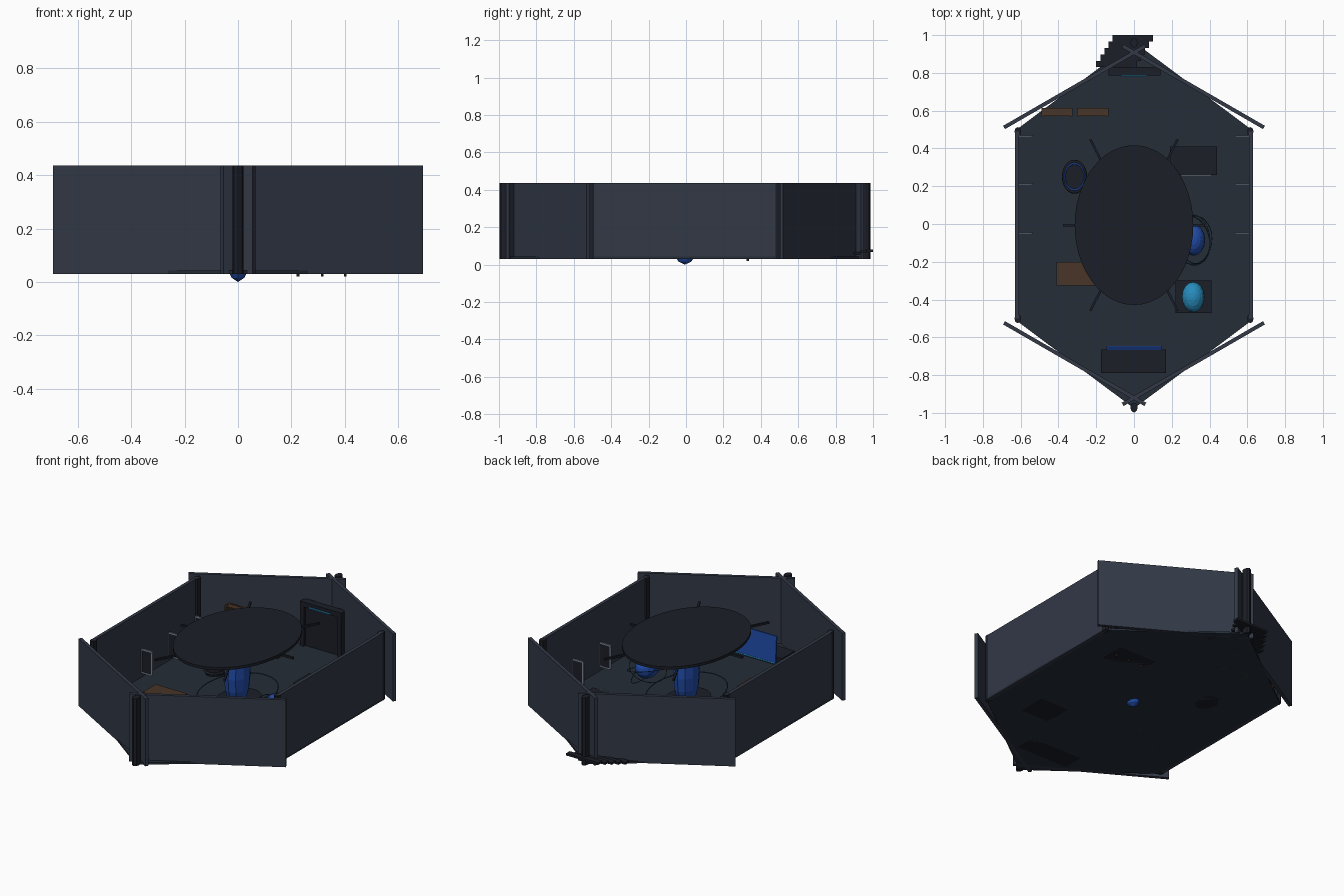
import bpy, bmesh, math
from mathutils import Matrix, Vector

if "Cube" in bpy.data.objects:
    bpy.data.objects.remove(bpy.data.objects["Cube"])

FLOOR = 0.03
TOP = 0.437
STRETCH = 1.34          # round parts are longer along y than along x
YC = -0.006


def mat(name, rgb):
    m = bpy.data.materials.new(name)
    m.diffuse_color = (*rgb, 1)
    m.use_nodes = True
    m.node_tree.nodes["Principled BSDF"].inputs["Base Color"].default_value = m.diffuse_color
    return m


WALL = mat("wall_slate", (0.032, 0.040, 0.062))
DECK = mat("deck_dark", (0.018, 0.026, 0.038))
DARK = mat("near_black", (0.011, 0.013, 0.020))
BLUE = mat("deep_blue", (0.015, 0.07, 0.38))
CYAN = mat("cyan", (0.02, 0.26, 0.50))
WOOD = mat("brown_wood", (0.065, 0.035, 0.020))
PALE = mat("pale_grey", (0.20, 0.24, 0.30))
WIRE = mat("teal_wire", (0.015, 0.05, 0.08))


def finish(name, bm, m, smooth=False):
    me = bpy.data.meshes.new(name)
    bmesh.ops.recalc_face_normals(bm, faces=bm.faces)
    for f in bm.faces:
        f.smooth = smooth
    bm.to_mesh(me)
    bm.free()
    me.materials.append(m)
    ob = bpy.data.objects.new(name, me)
    bpy.context.collection.objects.link(ob)
    return ob


def box(name, x0, x1, y0, y1, z0, z1, m, rot=None):
    bm = bmesh.new()
    bmesh.ops.create_cube(bm, size=1)
    bmesh.ops.scale(bm, vec=(x1 - x0, y1 - y0, z1 - z0), verts=bm.verts)
    if rot:
        bmesh.ops.rotate(bm, matrix=rot, verts=bm.verts)
    bmesh.ops.translate(bm, vec=((x0 + x1) / 2, (y0 + y1) / 2, (z0 + z1) / 2), verts=bm.verts)
    return finish(name, bm, m)


def drum(name, x, y, z0, z1, rx, m, segs=32, ry=None):
    bm = bmesh.new()
    bmesh.ops.create_cone(bm, cap_ends=True, segments=segs, radius1=1, radius2=1, depth=1)
    bmesh.ops.scale(bm, vec=(rx, ry or rx * STRETCH, z1 - z0), verts=bm.verts)
    bmesh.ops.translate(bm, vec=(x, y, (z0 + z1) / 2), verts=bm.verts)
    return finish(name, bm, m)


def ball(name, x, y, z, rx, rz, m, u=16, v=10):
    bm = bmesh.new()
    bmesh.ops.create_uvsphere(bm, u_segments=u, v_segments=v, radius=1)
    bmesh.ops.scale(bm, vec=(rx, rx * STRETCH, rz), verts=bm.verts)
    bmesh.ops.translate(bm, vec=(x, y, z), verts=bm.verts)
    return finish(name, bm, m)


def ring(name, x, y, z, rx, tube, m, tilt=(0, 0), segs=28):
    bm = bmesh.new()
    rows = []
    rot = Matrix.Rotation(tilt[0], 3, 'X') @ Matrix.Rotation(tilt[1], 3, 'Y')
    for i in range(segs):
        a = 2 * math.pi * i / segs
        row = []
        for j in range(6):
            b = math.pi * j / 3
            r = rx + tube * math.cos(b)
            p = rot @ Vector((r * math.cos(a), r * math.sin(a), tube * math.sin(b)))
            row.append(bm.verts.new((x + p.x, y + p.y * STRETCH, z + p.z)))
        rows.append(row)
    for i in range(segs):
        n = (i + 1) % segs
        for j in range(6):
            k = (j + 1) % 6
            bm.faces.new((rows[i][j], rows[n][j], rows[n][k], rows[i][k]))
    return finish(name, bm, m, True)


# Six-sided floor
bm = bmesh.new()
base = bm.faces.new([bm.verts.new((x, y + YC, FLOOR)) for x, y in
                     [(0, -0.97), (0.63, -0.5), (0.63, 0.5), (0, 0.97), (-0.63, 0.5), (-0.63, -0.5)]])
ext = bmesh.ops.extrude_face_region(bm, geom=[base])
bmesh.ops.translate(bm, vec=(0, 0, 0.012), verts=[g for g in ext["geom"] if isinstance(g, bmesh.types.BMVert)])
finish("floor", bm, DECK)

# Walls and corner posts
for s in (-1, 1):
    box("side_wall", s * 0.62 - 0.01, s * 0.62 + 0.01, -0.5, 0.49, FLOOR, TOP, WALL)
    for t in (-1, 1):
        box("angled_wall", s * 0.314 - 0.432, s * 0.314 + 0.432, t * 0.733 + YC - 0.01, t * 0.733 + YC + 0.01,
            FLOOR, TOP, WALL, Matrix.Rotation(-s * t * math.radians(30), 3, 'Z'))
        drum("corner_post", s * 0.615, t * 0.495 + YC, FLOOR, TOP, 0.018, DARK, 8)
for t in (-1, 1):
    drum("end_post", 0, t * 0.965 + YC, FLOOR, TOP, 0.02, DARK, 8)

# Canopy disc with six spokes under it
drum("canopy_disc", 0, YC, 0.412, 0.428, 0.314, DARK, 48, 0.423)
for i in range(3):
    a = math.radians((0, 63, -63)[i])
    ln = (0.375, 0.51, 0.51)[i]
    box("canopy_spoke", -ln, ln, YC - 0.006, YC + 0.006, 0.397, 0.409, DARK, Matrix.Rotation(a, 3, 'Z'))

# Central faceted column, plinth and surrounding wire ring
ball("central_column", 0, YC, 0.205, 0.066, 0.205, BLUE, 10, 8)
drum("column_plinth", 0, YC, 0.04, 0.055, 0.12, DARK)
ring("column_ring", 0, YC, 0.10, 0.2, 0.003, WIRE)

# Orb with tilted wire rings
ball("blue_orb", 0.315, -0.085, 0.135, 0.062, 0.065, BLUE)
for tilt in ((0.3, 0.2), (-0.4, 0.5), (0.1, -0.5)):
    ring("orb_ring", 0.315, -0.085, 0.12, 0.1, 0.002, WIRE, tilt)

# Cyan dome on a stand
box("dome_stand", 0.22, 0.41, -0.47, -0.30, FLOOR, 0.10, DARK)
ball("cyan_dome", 0.313, -0.387, 0.15, 0.06, 0.06, CYAN)

# Front console with tilted screen
box("console_base", -0.175, 0.17, -0.79, -0.665, FLOOR, 0.09, DARK)
box("console_screen", -0.145, 0.145, -0.661, -0.651, 0.06, 0.22, BLUE, Matrix.Rotation(0.06, 3, 'X'))
box("screen_trim", -0.14, 0.14, -0.66, -0.645, 0.055, 0.063, CYAN)

# Rear doorway
for x in (-0.135, 0.115):
    box("door_jamb", x, x + 0.025, 0.785, 0.83, FLOOR, 0.31, DARK)
box("door_lintel", -0.135, 0.14, 0.785, 0.83, 0.28, 0.31, DARK)
box("door_panel", -0.11, 0.115, 0.80, 0.82, FLOOR, 0.28, DARK)
box("door_light", -0.07, 0.07, 0.780, 0.786, 0.282, 0.29, CYAN)

# Pair of bookcases
for x0, x1 in ((-0.49, -0.325), (-0.303, -0.135)):
    for x in (x0, x1 - 0.01):
        box("bookcase_side", x, x + 0.01, 0.57, 0.615, FLOOR, 0.27, WOOD)
    box("bookcase_back", x0, x1, 0.605, 0.615, FLOOR, 0.27, WOOD)
    for i in range(5):
        z = FLOOR + 0.01 + i * 0.055
        box("bookcase_shelf", x0 + 0.01, x1 - 0.01, 0.573, 0.605, z, z + 0.008, WOOD)

# Desk
box("desk_top", -0.41, -0.2, -0.325, -0.2, 0.095, 0.11, WOOD)
for x in (-0.40, -0.225):
    for y in (-0.315, -0.225):
        box("desk_leg", x, x + 0.015, y, y + 0.015, FLOOR, 0.096, WOOD)

# Round tank with stacked hoops
drum("tank", -0.315, 0.25, FLOOR, 0.125, 0.058, DARK)
for z in (0.06, 0.095, 0.125):
    ring("tank_hoop", -0.315, 0.25, z, 0.06, 0.007, BLUE if z == 0.095 else DARK)
ring("tank_rim", -0.315, 0.25, 0.13, 0.052, 0.004, BLUE)

# Workbench with pale edge and short pegs through the floor
box("workbench", 0.19, 0.44, 0.26, 0.41, FLOOR, 0.105, DARK)
box("workbench_edge", 0.25, 0.41, 0.254, 0.26, 0.097, 0.105, PALE)
for x in (0.225, 0.315, 0.402):
    drum("bench_peg", x, 0.33, 0.02, 0.04, 0.005, WOOD, 8)

# Side display frames, three along each side
for s in (-1, 1):
    for y in (0.465, 0.21, -0.05):
        bm = bmesh.new()
        loops = []
        for inset in (0, 0.009):
            loop = []
            for sx, sz, a0 in ((1, 1, 0), (-1, 1, 90), (-1, -1, 180), (1, -1, 270)):
                for k in range(4):
                    a = math.radians(a0 + 30 * k)
                    r = 0.014 - inset
                    loop.append(bm.verts.new((s * 0.575 + sx * 0.026 + r * math.cos(a), y - 0.004,
                                              0.142 + sz * 0.061 + r * math.sin(a))))
            loops.append(loop)
        o, n = loops
        for i in range(16):
            j = (i + 1) % 16
            bm.faces.new((o[i], o[j], n[j], n[i]))
        ext = bmesh.ops.extrude_face_region(bm, geom=bm.faces[:])
        bmesh.ops.translate(bm, vec=(0, 0.008, 0),
                            verts=[g for g in ext["geom"] if isinstance(g, bmesh.types.BMVert)])
        finish("display_frame", bm, PALE)
        box("display_panel", s * 0.575 - 0.034, s * 0.575 + 0.034, y - 0.002, y + 0.002, 0.07, 0.214, DARK)

# Steps behind the rear corner
for i in range(5):
    x, y, z = -0.2 + i * 0.0215, 0.83 + i * 0.034, 0.04 + i * 0.007
    box("rear_step", x, x + 0.215, y, y + 0.034, z, z + 0.013, DARK)
